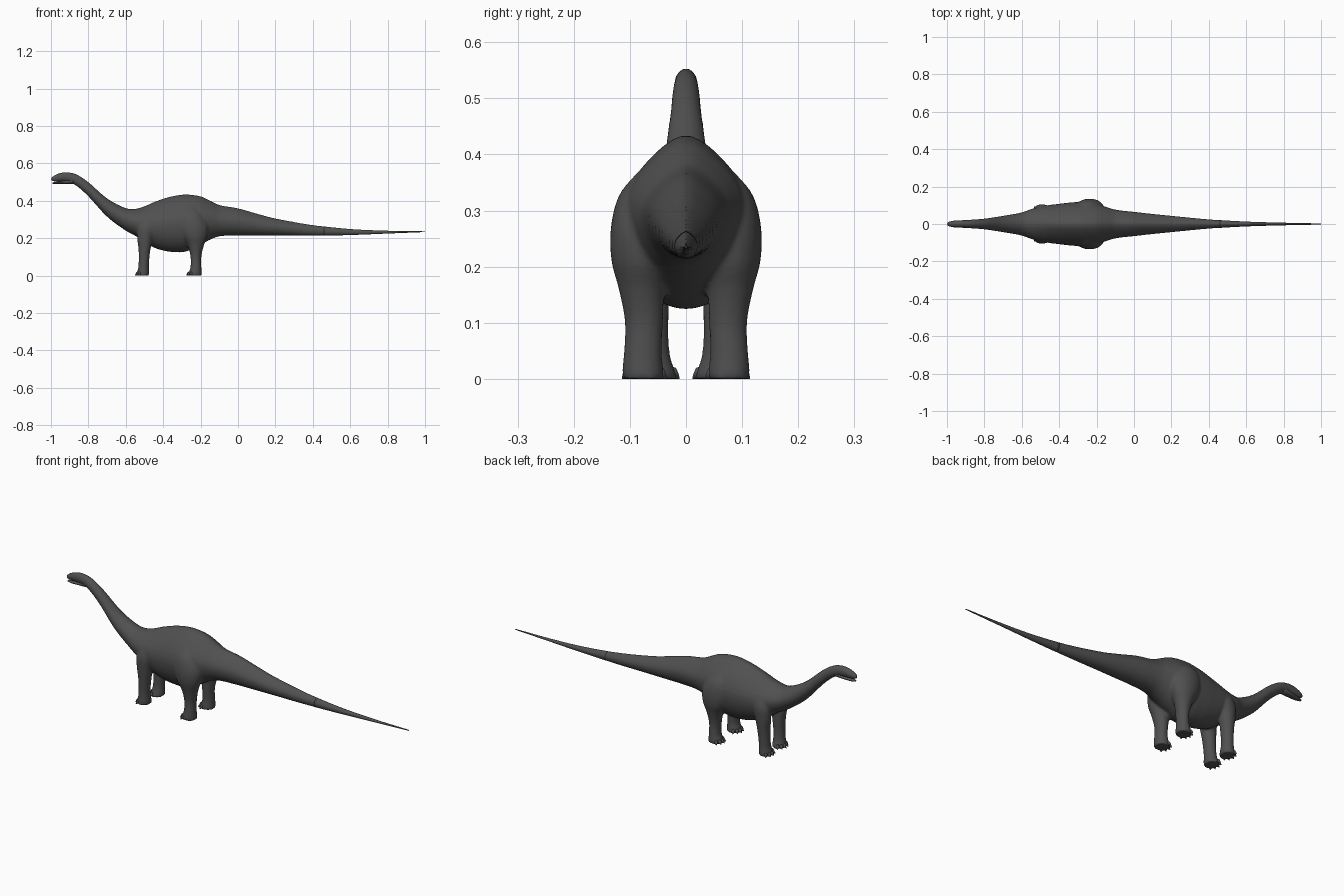
import bpy, bmesh, math
from mathutils import Vector

if "Cube" in bpy.data.objects:
    bpy.data.objects.remove(bpy.data.objects["Cube"])

skin = bpy.data.materials.new("dark grey skin")
skin.diffuse_color = (0.08, 0.08, 0.08, 1)
skin.use_nodes = True
skin.node_tree.nodes["Principled BSDF"].inputs["Base Color"].default_value = skin.diffuse_color

# Body sections: x, top z, bottom z, half width
BODY = [
    (-1.0, .524, .507, .009), (-.98, .538, .503, .016), (-.94, .552, .502, .020),
    (-.90, .552, .497, .021), (-.86, .540, .477, .024), (-.80, .500, .423, .029),
    (-.70, .413, .315, .044), (-.60, .361, .240, .062), (-.55, .357, .213, .080),
    (-.50, .371, .180, .092), (-.45, .393, .150, .102), (-.40, .411, .134, .108),
    (-.35, .425, .126, .114), (-.28, .434, .128, .118), (-.20, .424, .165, .108),
    (-.15, .402, .192, .092), (-.10, .378, .210, .077), (0, .360, .215, .065),
    (.1, .332, .215, .054), (.2, .306, .215, .044), (.4, .271, .213, .025),
    (.6, .249, .217, .013), (.8, .240, .225, .007), (1.0, .237, .233, .003)]

# Leg sections: z, x, y, x radius, y radius
HIND = [(.375, -.25, .055, .025, .025), (.33, -.25, .075, .060, .043),
        (.27, -.24, .081, .079, .053), (.21, -.232, .081, .068, .052),
        (.16, -.226, .079, .043, .041), (.10, -.225, .075, .029, .034),
        (.045, -.225, .077, .029, .034), (.015, -.229, .077, .035, .037),
        (0, -.230, .076, .037, .037)]
FRONT = [(.32, -.48, .058, .025, .025), (.26, -.488, .069, .048, .035),
         (.20, -.497, .067, .042, .036), (.14, -.500, .064, .032, .034),
         (.08, -.503, .062, .028, .031), (.04, -.505, .060, .029, .032),
         (.015, -.507, .057, .033, .037), (0, -.508, .055, .033, .039)]


def sample(rows, t):
    """Smooth interpolation of section rows along their first column."""
    i = max(k for k in range(len(rows) - 1)
            if k == 0 or (t - rows[k][0]) * (rows[-1][0] - rows[0][0]) >= 0)
    a, b = rows[i], rows[i + 1]
    p, n = rows[max(i - 1, 0)], rows[min(i + 2, len(rows) - 1)]
    h = b[0] - a[0]
    u = (t - a[0]) / h
    out = []
    for c in range(1, len(a)):
        ma = (b[c] - p[c]) / (b[0] - p[0]) * h
        mb = (n[c] - a[c]) / (n[0] - a[0]) * h
        out.append((2*u**3 - 3*u*u + 1) * a[c] + (u**3 - 2*u*u + u) * ma
                   + (3*u*u - 2*u**3) * b[c] + (u**3 - u*u) * mb)
    return out


def loft(bm, rings):
    loops = [[bm.verts.new(p) for p in r] for r in rings]
    n = len(loops[0])
    faces = [bm.faces.new((a[i], a[(i+1) % n], b[(i+1) % n], b[i]))
             for a, b in zip(loops, loops[1:]) for i in range(n)]
    faces += [bm.faces.new(loops[0]), bm.faces.new(loops[-1])]
    bmesh.ops.recalc_face_normals(bm, faces=faces)


def body_ring(rows, x, n=36):
    top, bot, w = sample(rows, x)
    # narrow ridge along the back, rounder on the neck
    ridge = .1 + .28 * min(max((x + .7) / .25, 0), 1)
    ring = []
    for k in range(n):
        a = 2 * math.pi * k / n
        s = math.sin(a)
        y = w * math.cos(a) * (1 - ridge * max(s, 0)**2)
        ring.append((x, y, (top + bot) / 2 + (top - bot) / 2 * s))
    return ring


def spine(bm, rows, x0, x1, steps):
    loft(bm, [body_ring(rows, x0 + (x1 - x0) * i / steps) for i in range(steps + 1)])


def leg(bm, rows, side, steps=30, n=24):
    rings = []
    for i in range(steps + 1):
        z = rows[0][0] * (1 - i / steps)
        x, y, rx, ry = sample(rows, z)
        rings.append([(x + rx * math.cos(2*math.pi*k/n),
                       side * (y + ry * math.sin(2*math.pi*k/n)), z) for k in range(n)])
    loft(bm, rings)


def finish(bm, name):
    for f in bm.faces:
        f.smooth = True
    me = bpy.data.meshes.new(name)
    bm.to_mesh(me)
    bm.free()
    me.materials.append(skin)
    ob = bpy.data.objects.new(name, me)
    bpy.context.collection.objects.link(ob)
    return ob


# Neck, torso, tail base and legs, fused into one skin
bm = bmesh.new()
spine(bm, BODY, -1.0, .5, 110)
for side in (1, -1):
    leg(bm, HIND, side)
    leg(bm, FRONT, side)
body = finish(bm, "body_and_legs")
rm = body.modifiers.new("fuse", 'REMESH')
rm.mode = 'VOXEL'
rm.voxel_size = .006
rm.use_smooth_shade = True
sm = body.modifiers.new("soften", 'SMOOTH')
sm.factor = .5
sm.iterations = 5

# Thin end of the tail
bm = bmesh.new()
spine(bm, BODY, .46, 1.0, 40)
finish(bm, "tail_end")

# Lower jaw, slightly open
JAW = [(-.992, .498, .491, .007), (-.97, .502, .489, .014),
       (-.93, .508, .490, .018), (-.88, .525, .490, .019)]
bm = bmesh.new()
spine(bm, JAW, -.992, -.88, 14)
finish(bm, "lower_jaw")

# Toe claws fanned around the front of each foot
bm = bmesh.new()
for rows in (HIND, FRONT):
    _, fx, fy, rx, ry = rows[-1]
    for side in (1, -1):
        for deg in (125, 155, 185, 215, 245):
            a = math.radians(deg)
            d = Vector((math.cos(a), side * math.sin(a), 0))
            q = Vector((-1, 0, 0)).rotation_difference(d)
            base = Vector((fx + d.x * rx * .82, side * fy + d.y * ry * .82, 0))
            rings = []
            for t, r in ((0, .011), (.008, .010), (.013, .005), (.016, .001)):
                rings.append([base + q @ Vector((-t, r * .75 * math.cos(k*math.pi/4),
                              r * (1 + math.sin(k*math.pi/4)))) for k in range(8)])
            loft(bm, rings)
finish(bm, "toe_claws")
